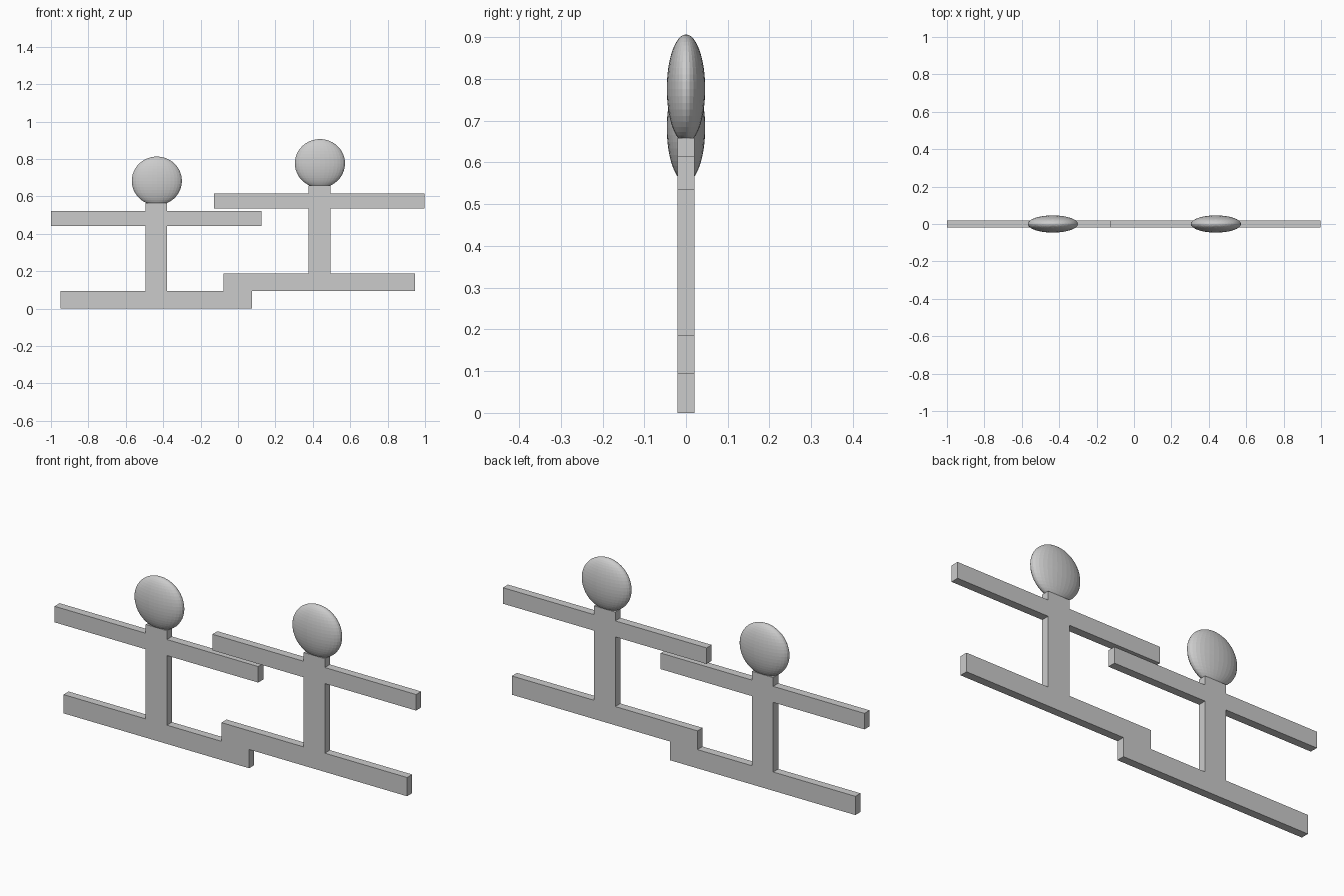
import bpy, bmesh
from mathutils import Matrix

if "Cube" in bpy.data.objects:
    bpy.data.objects.remove(bpy.data.objects["Cube"])

HALF_DEPTH = 0.02
STEP = (0.872, 0.0935)          # offset from the left figure to the right one

grey = bpy.data.materials.new("light_grey")
grey.diffuse_color = (0.6, 0.6, 0.6, 1)
grey.use_nodes = True
grey.node_tree.nodes["Principled BSDF"].inputs["Base Color"].default_value = grey.diffuse_color


def finish(name, bm):
    bmesh.ops.recalc_face_normals(bm, faces=bm.faces)
    mesh = bpy.data.meshes.new(name)
    bm.to_mesh(mesh)
    bm.free()
    mesh.materials.append(grey)
    bpy.context.collection.objects.link(bpy.data.objects.new(name, mesh))


def body(name, dx, dz):
    # One flat outline: foot bar, post and arm bar, extruded through the depth
    cx = -0.437
    half = [(0.5125, 0.0), (0.5125, 0.0935), (0.0585, 0.0935), (0.0585, 0.441),
            (0.5625, 0.441), (0.5625, 0.521), (0.0585, 0.521), (0.0585, 0.565)]
    outline = half + [(-x, z) for x, z in reversed(half)]
    bm = bmesh.new()
    face = bm.faces.new([bm.verts.new((cx + x + dx, -HALF_DEPTH, z + dz))
                         for x, z in outline])
    new = bmesh.ops.extrude_face_region(bm, geom=[face])["geom"]
    bmesh.ops.translate(bm, vec=(0, 2 * HALF_DEPTH, 0),
                        verts=[v for v in new if isinstance(v, bmesh.types.BMVert)])
    finish(name, bm)


def head(name, dx, dz):
    # Sphere flattened front to back
    bm = bmesh.new()
    place = (Matrix.Translation((-0.434 + dx, 0, 0.683 + dz))
             @ Matrix.Diagonal((0.134, 0.046, 0.130, 1)))
    bmesh.ops.create_uvsphere(bm, u_segments=32, v_segments=24, radius=1, matrix=place)
    finish(name, bm)


# Two identical figures, the right one a step higher
for side, k in (("left", 0), ("right", 1)):
    body(side + "_body", STEP[0] * k, STEP[1] * k)
    head(side + "_head", STEP[0] * k, STEP[1] * k)
